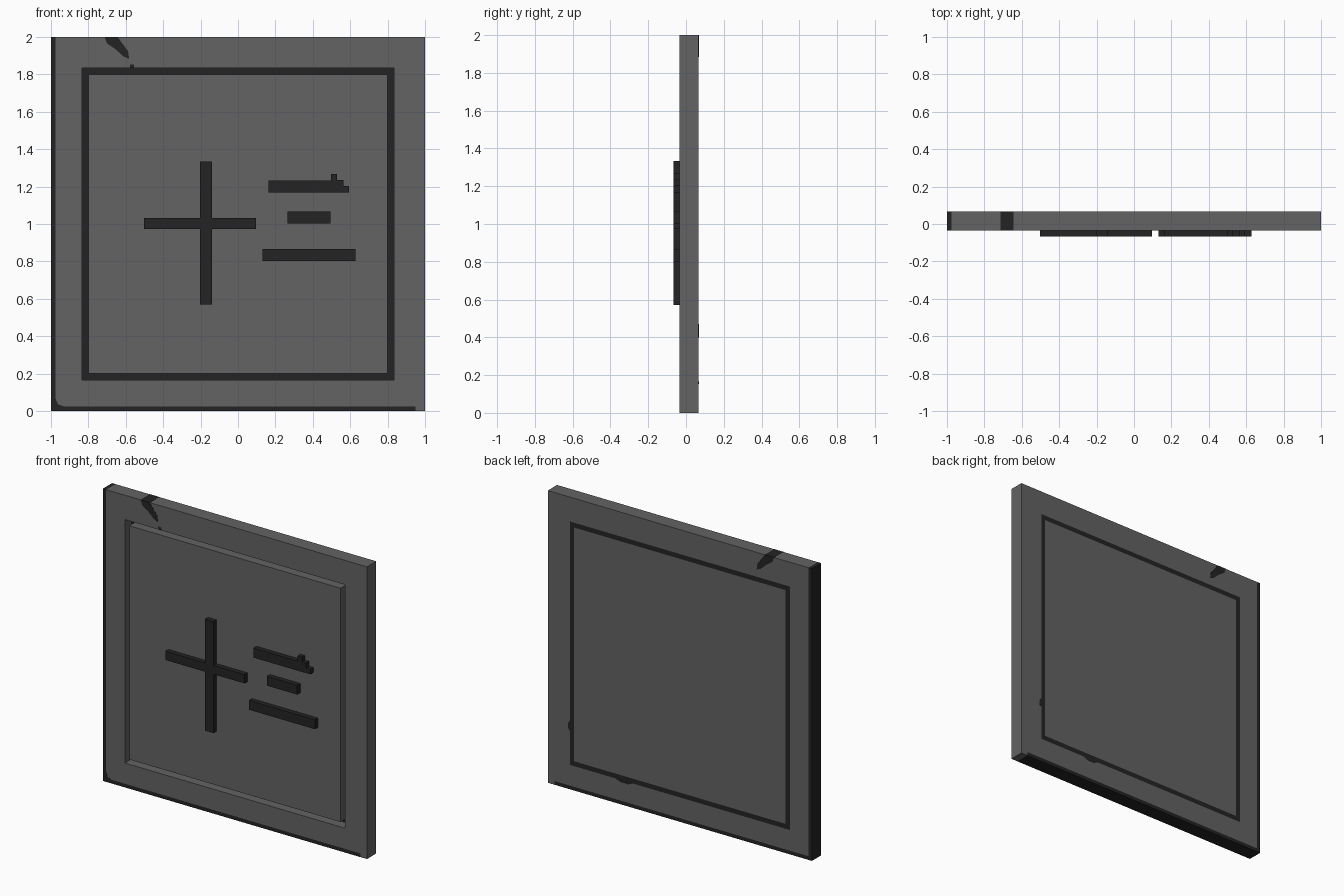
import bpy, bmesh

if "Cube" in bpy.data.objects:
    bpy.data.objects.remove(bpy.data.objects["Cube"])

FRONT, BACK, GLYPH = -0.0335, 0.0665, -0.0665
IN, OUT = 0.80, 0.833          # groove half sizes around (0, 1)
GROOVE_DEPTH = 0.07
EDGE = 0.025                   # dark painted rim width


def make_mat(name, v):
    m = bpy.data.materials.new(name)
    m.diffuse_color = (v, v, v, 1)
    m.use_nodes = True
    m.node_tree.nodes["Principled BSDF"].inputs["Base Color"].default_value = m.diffuse_color
    return m


grey = make_mat("slate grey", 0.125)
dark = make_mat("dark charcoal", 0.017)


def finish(bm, name, mats):
    bmesh.ops.recalc_face_normals(bm, faces=bm.faces[:])
    me = bpy.data.meshes.new(name)
    bm.to_mesh(me)
    bm.free()
    for m in mats:
        me.materials.append(m)
    ob = bpy.data.objects.new(name, me)
    bpy.context.collection.objects.link(ob)
    return ob


def add_prism(bm, pts, y0, y1):
    """Extrude an (x, z) outline from y0 to y1."""
    a = [bm.verts.new((x, y0, z)) for x, z in pts]
    b = [bm.verts.new((x, y1, z)) for x, z in pts]
    bm.faces.new(a)
    bm.faces.new(b[::-1])
    n = len(pts)
    for i in range(n):
        j = (i + 1) % n
        bm.faces.new((a[i], b[i], b[j], a[j]))


def rect(x0, x1, z0, z1):
    return [(x0, z0), (x1, z0), (x1, z1), (x0, z1)]


def prisms(name, items):
    bm = bmesh.new()
    for pts, y0, y1 in items:
        add_prism(bm, pts, y0, y1)
    return finish(bm, name, [dark])


def in_ring(c):
    r = max(abs(c.x), abs(c.z - 1))
    return IN < r < OUT


# Slab, cut along the paint and groove lines
bm = bmesh.new()
add_prism(bm, rect(-1, 1, 0, 2), FRONT, BACK)


def cut(co, no):
    bmesh.ops.bisect_plane(bm, geom=bm.verts[:] + bm.edges[:] + bm.faces[:],
                           plane_co=co, plane_no=no)


for x in (-1 + EDGE, -OUT, -IN, IN, OUT, 0.95):
    cut((x, 0, 0), (1, 0, 0))
for z in (EDGE, 1 - OUT, 1 - IN, 1 + IN, 1 + OUT):
    cut((0, 0, z), (0, 0, 1))
bmesh.ops.recalc_face_normals(bm, faces=bm.faces[:])

# Square groove sunk into the front
ring = [f for f in bm.faces
        if abs(f.calc_center_median().y - FRONT) < 1e-4 and in_ring(f.calc_center_median())]
res = bmesh.ops.extrude_face_region(bm, geom=ring)
bmesh.ops.translate(bm, vec=(0, GROOVE_DEPTH, 0),
                    verts=[g for g in res["geom"] if isinstance(g, bmesh.types.BMVert)])
old = [f for f in ring if f.is_valid]
if old:
    bmesh.ops.delete(bm, geom=old, context="FACES_ONLY")
bm.normal_update()

# Dark rim, dark groove floor and the matching line on the back
for f in bm.faces:
    c = f.calc_center_median()
    rim = c.x < -1 + EDGE or (c.z < EDGE and c.x < 0.95)
    line = abs(f.normal.y) > 0.9 and in_ring(c)
    f.material_index = 1 if rim or line else 0
finish(bm, "wall_panel", [grey, dark])

# Raised cross on the front
xa, xb, xc, xd = -0.503, -0.203, -0.139, 0.096
za, zb, zc, zd = 0.57, 0.973, 1.033, 1.333
prisms("raised_cross", [([(xb, za), (xc, za), (xc, zb), (xd, zb), (xd, zc), (xc, zc),
                          (xc, zd), (xb, zd), (xb, zc), (xa, zc), (xa, zb), (xb, zb)],
                         GLYPH, FRONT)])

# Three raised bars, the upper one with a stepped end
upper = [(0.163, 1.168), (0.594, 1.168), (0.594, 1.203), (0.563, 1.203), (0.563, 1.236),
         (0.53, 1.236), (0.53, 1.268), (0.497, 1.268), (0.497, 1.233), (0.163, 1.233)]
prisms("upper_bar", [(upper, GLYPH, FRONT)])
prisms("middle_bar", [(rect(0.265, 0.495, 1.003, 1.067), GLYPH, FRONT)])
prisms("lower_bar", [(rect(0.131, 0.628, 0.802, 0.866), GLYPH, FRONT)])

# Painted crack, on the front, over the top edge and on the back
T = 0.001
crack = [(-0.714, 2), (-0.70, 1.965), (-0.655, 1.935), (-0.615, 1.897), (-0.582, 1.883),
         (-0.588, 1.925), (-0.644, 2)]
prisms("painted_crack", [
    (crack, FRONT - T, FRONT),
    (crack, BACK, BACK + T),
    (rect(-0.714, -0.644, 2, 2 + T), FRONT, BACK),
    (rect(-0.578, -0.557, OUT + 1, 1.853), FRONT - T, FRONT),
])

# Small paint smudges beside the back line and in the front corner
prisms("paint_smudges", [
    ([(OUT, 0.40), (0.848, 0.42), (0.848, 0.45), (OUT, 0.47)], BACK, BACK + T),
    ([(0.36, 0.167), (0.39, 0.152), (0.45, 0.152), (0.48, 0.167)], BACK, BACK + T),
    ([(-0.975, 0.025), (-0.93, 0.025), (-0.962, 0.035), (-0.975, 0.065)], FRONT - T, FRONT),
])
